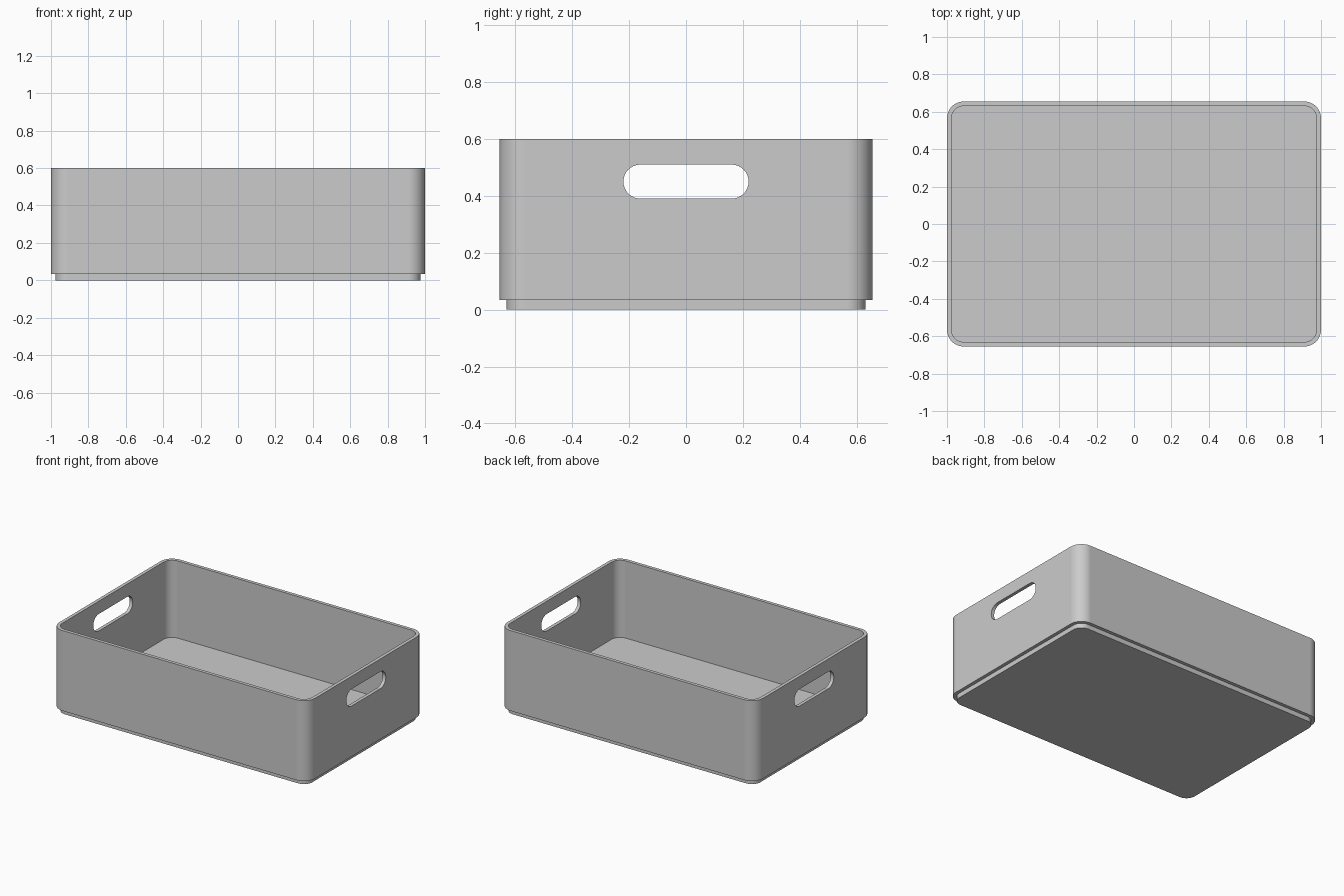
import bpy, bmesh, math

if "Cube" in bpy.data.objects:
    bpy.data.objects.remove(bpy.data.objects["Cube"])

HX, HY, TOP = 1.0, 0.655, 0.60      # outer half sizes and height
WALL, RADIUS = 0.024, 0.09          # wall thickness and corner radius
STEP_Z, FLOOR_Z = 0.033, 0.055      # foot height and inner floor height


def rounded_rect(hx, hy, r, steps=12):
    pts = []
    for k, (sx, sy) in enumerate([(1, 1), (-1, 1), (-1, -1), (1, -1)]):
        for i in range(steps + 1):
            a = math.pi / 2 * (k + i / steps)
            pts.append((sx * (hx - r) + r * math.cos(a),
                        sy * (hy - r) + r * math.sin(a)))
    return pts


def stacked_solid(name, rings):
    """Bridge a sequence of equal-length rings and cap both ends."""
    bm = bmesh.new()
    loops = [[bm.verts.new(p) for p in ring] for ring in rings]
    n = len(loops[0])
    for a, b in zip(loops, loops[1:]):
        for i in range(n):
            j = (i + 1) % n
            bm.faces.new((a[i], a[j], b[j], b[i]))
    bm.faces.new(loops[0][::-1])
    bm.faces.new(loops[-1])
    bmesh.ops.recalc_face_normals(bm, faces=bm.faces)
    mesh = bpy.data.meshes.new(name)
    bm.to_mesh(mesh)
    bm.free()
    obj = bpy.data.objects.new(name, mesh)
    bpy.context.collection.objects.link(obj)
    return obj


# Open bin: foot, outer wall, rim, inner wall, floor as (inset, height)
profile = [(WALL, 0), (WALL, STEP_Z), (0, STEP_Z), (0, TOP),
           (WALL, TOP), (WALL, FLOOR_Z)]
storage_bin = stacked_solid("storage_bin", [
    [(x, y, z) for x, y in rounded_rect(HX - d, HY - d, RADIUS - d)]
    for d, z in profile])

# Slot-shaped cutter through both end walls for the hand holes
slot = []
for side, start in ((1, -math.pi / 2), (-1, math.pi / 2)):
    for i in range(17):
        a = start + math.pi * i / 16
        slot.append((side * 0.16 + 0.06 * math.cos(a), 0.45 + 0.06 * math.sin(a)))
cutter = stacked_solid("handle_cutter", [[(x, y, z) for y, z in slot] for x in (-1.2, 1.2)])
cutter.hide_render = True

bpy.context.view_layer.objects.active = storage_bin
storage_bin.select_set(True)
cut = storage_bin.modifiers.new("hand_holes", 'BOOLEAN')
cut.operation, cut.solver, cut.object = 'DIFFERENCE', 'EXACT', cutter
bpy.ops.object.modifier_apply(modifier=cut.name)
bpy.data.objects.remove(cutter)

# Smooth corners, crisp rim and flat walls
bpy.ops.object.shade_smooth_by_angle(angle=math.radians(30))
weighted = storage_bin.modifiers.new("flat_walls", 'WEIGHTED_NORMAL')
weighted.keep_sharp = True
